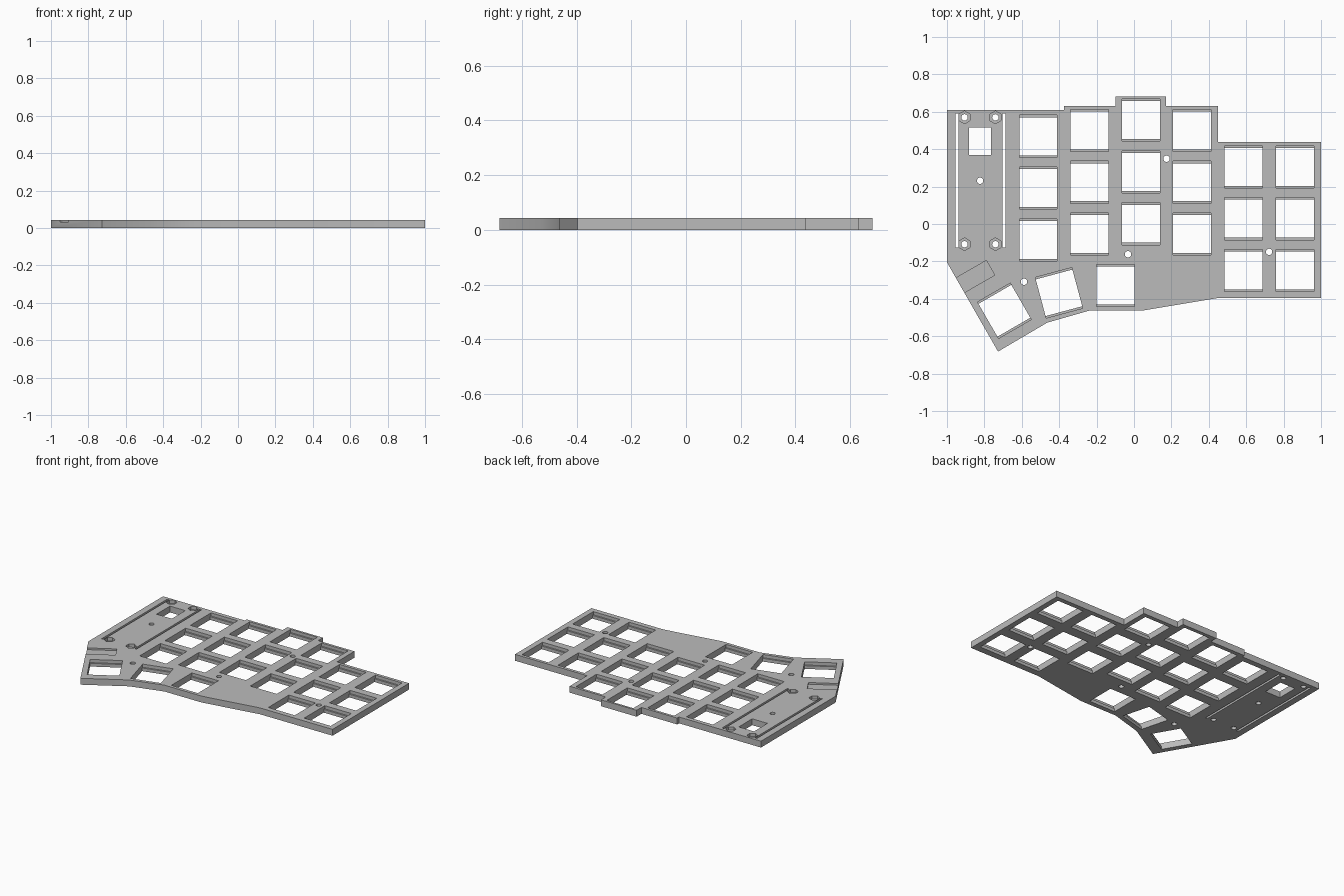
import bpy, bmesh
from math import radians, cos, sin, pi
from mathutils import Matrix, Vector

if "Cube" in bpy.data.objects:
    bpy.data.objects.remove(bpy.data.objects["Cube"])

THICK = 0.044      # plate thickness
LEDGE = 0.022      # height of the clip ledges
KEY = 0.203        # side of a switch opening
LIP = 0.011        # width of each clip ledge
LOW, HIGH = -0.05, 0.1   # reach of the cutters

grey = bpy.data.materials.new("plate grey")
grey.use_nodes = True
grey.diffuse_color = (0.5, 0.5, 0.5, 1)
grey.node_tree.nodes["Principled BSDF"].inputs["Base Color"].default_value = (0.5, 0.5, 0.5, 1)


def prism(bm, points, z0, z1):
    """Closed prism over a flat outline."""
    face = bm.faces.new([bm.verts.new((x, y, z0)) for x, y in points])
    moved = bmesh.ops.extrude_face_region(bm, geom=[face], use_keep_orig=True)["geom"]
    verts = [g for g in moved if isinstance(g, bmesh.types.BMVert)]
    bmesh.ops.translate(bm, verts=verts, vec=(0, 0, z1 - z0))


def block(bm, x, y, w, d, z0, z1, angle=0):
    turn = Matrix.Rotation(radians(angle), 2)
    corners = [turn @ Vector((sx * w / 2, sy * d / 2))
               for sx, sy in ((-1, -1), (1, -1), (1, 1), (-1, 1))]
    prism(bm, [(x + c.x, y + c.y) for c in corners], z0, z1)


def disc(bm, x, y, r, sides, z0, z1):
    ring = [pi / 2 + 2 * pi * i / sides for i in range(sides)]
    prism(bm, [(x + r * cos(a), y + r * sin(a)) for a in ring], z0, z1)


def finish(bm, name):
    bmesh.ops.recalc_face_normals(bm, faces=bm.faces)
    mesh = bpy.data.meshes.new(name)
    bm.to_mesh(mesh)
    bm.free()
    mesh.materials.append(grey)
    obj = bpy.data.objects.new(name, mesh)
    bpy.context.collection.objects.link(obj)
    return obj


# Plate outline
outline = [(-1, 0.61), (-1, -0.205), (-0.727, -0.682), (-0.463, -0.527),
           (-0.238, -0.463), (0.045, -0.463), (0.447, -0.396), (1, -0.396),
           (1, 0.439), (0.449, 0.439), (0.449, 0.63), (0.172, 0.63),
           (0.172, 0.682), (-0.1, 0.682), (-0.1, 0.63), (-0.374, 0.63),
           (-0.374, 0.61)]
body = bmesh.new()
prism(body, outline, 0, THICK)
plate = finish(body, "keyboard_plate")

# Switch positions: staggered columns and a fanned thumb row
columns = [0.469, 0.5, 0.555, 0.5, 0.305, 0.305]
keys = [(-0.512 + 0.2744 * i, top - 0.2768 * row, 0)
        for i, top in enumerate(columns) for row in range(3)]
keys += [(-0.1, -0.328, 0), (-0.401, -0.368, 15), (-0.693, -0.464, 30)]

through, pockets = bmesh.new(), bmesh.new()

for x, y, angle in keys:
    block(through, x, y, KEY, KEY, LOW, HIGH, angle)
    block(pockets, x, y, KEY, KEY + 2 * LIP, LEDGE, HIGH, angle)

# Controller bay: pin slots, window and nut pockets
for x in (-0.947, -0.695):
    block(through, x, 0.232, 0.015, 0.715, LOW, HIGH)
block(through, -0.823, 0.443, 0.117, 0.147, LOW, HIGH)
for x in (-0.906, -0.741):
    for y in (0.57, -0.108):
        disc(through, x, y, 0.017, 24, LOW, HIGH)
        disc(pockets, x, y, 0.034, 6, LEDGE, HIGH)

# Screw holes
for x, y in [(-0.823, 0.231), (-0.588, -0.309), (-0.032, -0.162),
             (0.722, -0.149), (0.174, 0.349)]:
    disc(through, x, y, 0.017, 24, LOW, HIGH)

# Shallow cable notch on the slanted edge
block(pockets, -0.897, -0.309, 0.3, 0.09, 0.032, HIGH, 30)

# Cut everything out of the plate
bpy.context.view_layer.objects.active = plate
plate.select_set(True)
for bm, name in ((pockets, "pocket_cutter"), (through, "hole_cutter")):
    cutter = finish(bm, name)
    cutter.hide_render = True
    mod = plate.modifiers.new(name, "BOOLEAN")
    mod.operation, mod.solver, mod.object = "DIFFERENCE", "EXACT", cutter
    bpy.ops.object.modifier_apply(modifier=name)
    bpy.data.objects.remove(cutter)

bpy.ops.object.shade_smooth_by_angle(angle=radians(30))
